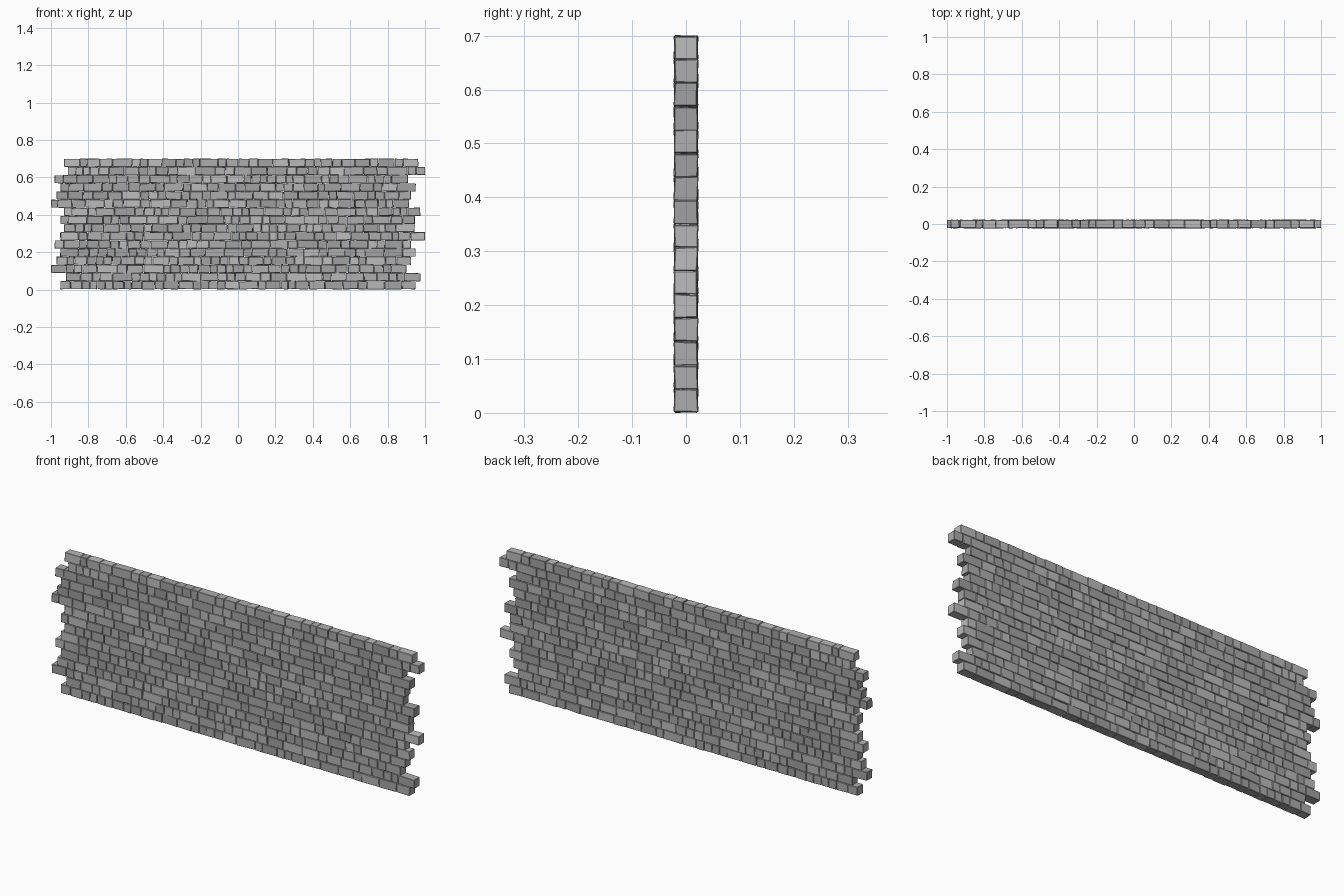
import bpy, bmesh, random
from mathutils import Matrix, Vector

if "Cube" in bpy.data.objects:
    bpy.data.objects.remove(bpy.data.objects["Cube"])

random.seed(7)

# left and right ends of each course, bottom to top
LEFT = [-.95, -.92, -1.0, -.97, -.95, -.98, -.95, -.93,
        -.95, -.93, -1.0, -.97, -.95, -.98, -.91, -.93]
RIGHT = [.95, .975, .90, .925, .95, .925, 1.0, .945,
         .945, .975, .915, .925, .95, .91, 1.0, .965]
COURSE = 0.0436
DEPTH = 0.043

# stone greys
greys = []
for i, g in enumerate((0.36, 0.42, 0.5)):
    m = bpy.data.materials.new(f"stone_grey_{i}")
    m.diffuse_color = (g, g, g, 1)
    m.use_nodes = True
    m.node_tree.nodes["Principled BSDF"].inputs["Base Color"].default_value = m.diffuse_color
    greys.append(m)


def add_stone(bm, x0, x1, z0, z1, mat):
    """One slightly skewed block with a small chamfer."""
    j = 0.0013
    part = bmesh.new()
    bmesh.ops.create_cube(part, size=1)
    size = Vector((x1 - x0, DEPTH, z1 - z0))
    skew = random.uniform(-.03, .03)
    turn = Matrix.Rotation(random.uniform(-.025, .025), 3, 'Y')
    for v in part.verts:
        p = Vector(a * b for a, b in zip(v.co, size))
        p.y += p.z * skew
        p += Vector(random.uniform(-j, j) for _ in range(3))
        v.co = turn @ p + Vector(((x0 + x1) / 2, 0, (z0 + z1) / 2))
    bmesh.ops.bevel(part, geom=part.edges[:], offset=0.0015, segments=1,
                    affect='EDGES')
    for f in part.faces:
        f.material_index = mat
    tmp = bpy.data.meshes.new("tmp")
    part.to_mesh(tmp)
    part.free()
    bm.from_mesh(tmp)
    bpy.data.meshes.remove(tmp)


def widths(total):
    """Mixed short and long stones that exactly fill a course."""
    w = []
    while sum(w) < total - 0.03:
        w.append(random.choice((.04, .045, .05, .06, .075, .085, .1))
                 * random.uniform(.9, 1.1))
    k = total / sum(w)
    return [a * k for a in w]


# courses of stones
for r, (xa, xb) in enumerate(zip(LEFT, RIGHT)):
    bm = bmesh.new()
    x = xa
    z = 0.002 + r * COURSE
    for w in widths(xb - xa):
        mat = random.choices((0, 1, 2), (4, 4, 3))[0]
        top = z + COURSE - random.uniform(0, .0015)
        add_stone(bm, x + .0007, x + w - .0007, z, top, mat)
        x += w
    me = bpy.data.meshes.new(f"stone_course_{r + 1}")
    bm.to_mesh(me)
    bm.free()
    for m in greys:
        me.materials.append(m)
    ob = bpy.data.objects.new(f"stone_course_{r + 1}", me)
    bpy.context.collection.objects.link(ob)
